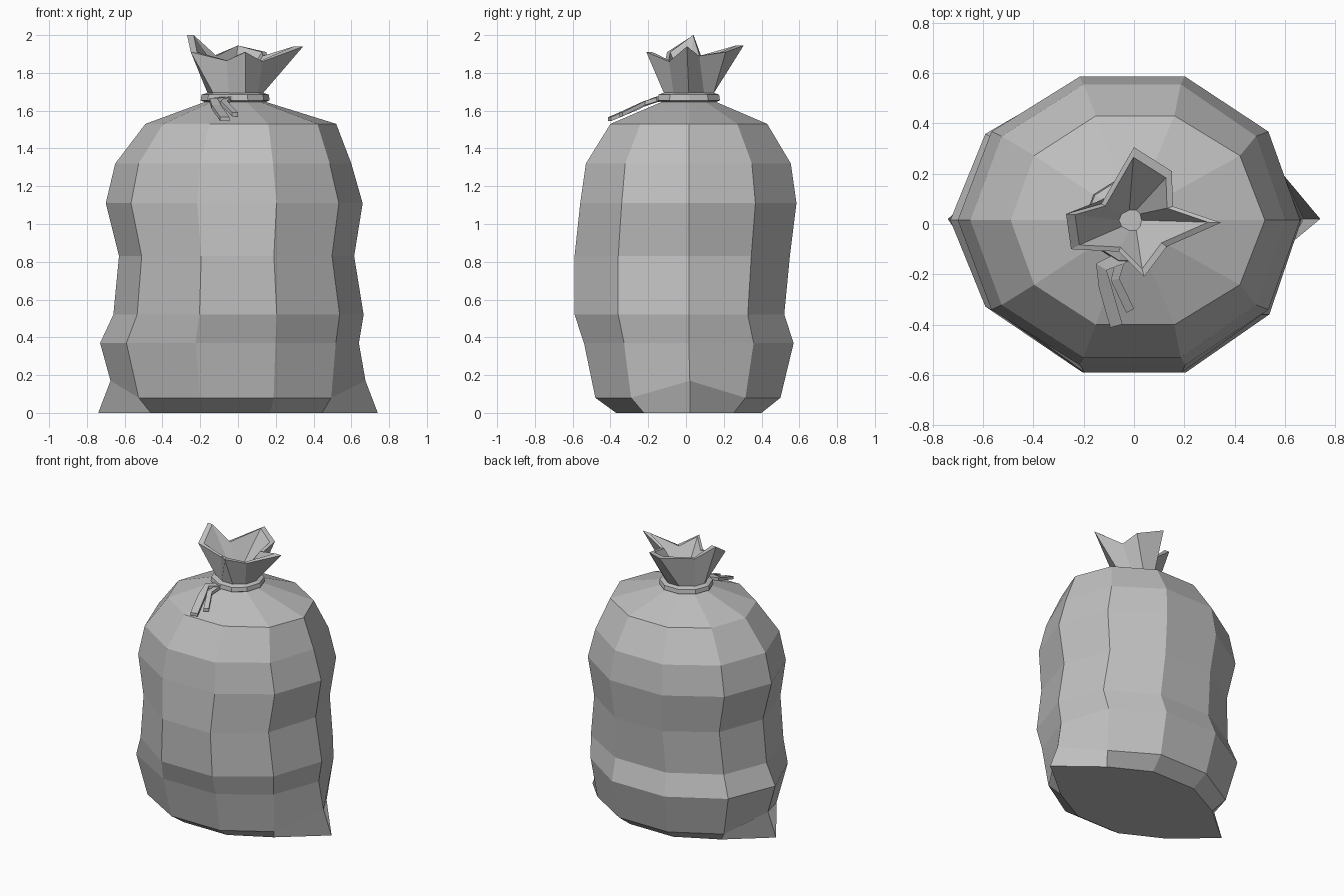
import bpy, bmesh
from math import sin, cos, tau
from mathutils import Vector

cube = bpy.data.objects.get("Cube")
if cube:
    bpy.data.objects.remove(cube, do_unlink=True)

SIDES = 10
grey = bpy.data.materials.new("grey_plastic")
grey.use_nodes = True
grey.diffuse_color = (0.52, 0.52, 0.52, 1)
grey.node_tree.nodes["Principled BSDF"].inputs["Base Color"].default_value = grey.diffuse_color


def loft(name, rings, cap=(True, True), loop=False):
    """Skin a list of equal-length point rings into a flat-shaded object."""
    bm = bmesh.new()
    vs = [[bm.verts.new(p) for p in r] for r in rings]
    pairs = list(zip(vs, vs[1:]))
    if loop:
        pairs.append((vs[-1], vs[0]))
    for a, b in pairs:
        n = len(a)
        for i in range(n):
            j = (i + 1) % n
            bm.faces.new((a[i], a[j], b[j], b[i]))
    if cap[0]:
        bm.faces.new(vs[0])
    if cap[1]:
        bm.faces.new(vs[-1])
    bmesh.ops.recalc_face_normals(bm, faces=bm.faces)
    me = bpy.data.meshes.new(name)
    bm.to_mesh(me)
    bm.free()
    me.materials.append(grey)
    ob = bpy.data.objects.new(name, me)
    bpy.context.collection.objects.link(ob)
    return ob


def ring(z, left, right, front, back, mid=0.015):
    """Lopsided ten-sided ring reaching the given extents."""
    pts = []
    for i in range(SIDES):
        c, s = cos(tau * i / SIDES), sin(tau * i / SIDES)
        x = c * (right if c > 0 else -left)
        y = mid + s / sin(tau / 5) * (back - mid if s > 0 else mid - front)
        pts.append(Vector((x, y, z)))
    return pts


def round_ring(z, r):
    return ring(z, -0.015 - r, r - 0.015, 0.015 - r * 0.9, 0.015 + r * 0.9)


# Sack body: lumpy stacked rings, with pinched corners at the base
body = [
    ring(0.00, -0.57, 0.55, -0.37, 0.40),
    ring(0.08, -0.65, 0.61, -0.48, 0.50),
    ring(0.37, -0.73, 0.64, -0.54, 0.57),
    ring(0.52, -0.66, 0.665, -0.59, 0.52),
    ring(0.83, -0.63, 0.615, -0.59, 0.55),
    ring(1.11, -0.70, 0.66, -0.56, 0.585),
    ring(1.32, -0.65, 0.60, -0.53, 0.555),
    ring(1.53, -0.49, 0.52, -0.40, 0.43),
    round_ring(1.65, 0.15),
]
for k, (x, z) in enumerate([(0.74, 0), (0.675, 0.17)]):
    body[k][0] = Vector((x, 0.02, z))
    body[k][SIDES // 2] = Vector((-x, 0.02, z))
loft("sack_body", body)

# Gathered mouth: flared star rim, thick lip and funnel inside
rim = [Vector(p) for p in (
    (0.345, 0.005, 1.94), (0.155, 0.07, 1.89), (0.15, 0.21, 1.91),
    (0.0, 0.305, 1.945), (-0.13, 0.08, 1.89), (-0.27, 0.04, 2.0),
    (-0.25, -0.10, 1.91), (-0.06, -0.11, 1.865), (0.04, -0.21, 1.91),
    (0.13, -0.09, 1.86))]
centre = Vector((-0.015, 0.02, 0))
lip = [centre + (p - centre) * 0.86 for p in rim]
for p, q in zip(lip, rim):
    p.z = q.z
loft("sack_mouth", [round_ring(1.64, 0.14), round_ring(1.69, 0.145), rim, lip,
                    round_ring(1.72, 0.045)], cap=(False, True))

# Tie band around the neck
loft("tie_band", [round_ring(1.64, 0.15), round_ring(1.655, 0.183),
                  round_ring(1.685, 0.178), round_ring(1.697, 0.14)],
     cap=(False, False), loop=True)


def ribbon(name, path, width, thick):
    """Flat strip with a rectangular section along a path."""
    pts = [Vector(p) for p in path]
    rings = []
    for i, p in enumerate(pts):
        t = pts[min(i + 1, len(pts) - 1)] - pts[max(i - 1, 0)]
        side = t.cross(Vector((0, 0, 1))).normalized() * width / 2
        up = Vector((0, 0, thick / 2))
        rings.append([p - side - up, p + side - up, p + side + up, p - side + up])
    loft(name, rings)


# Loose string ends lying on the front shoulder
ribbon("string_end_long", [(-0.04, -0.13, 1.665), (-0.13, -0.17, 1.655),
                           (-0.115, -0.25, 1.62), (-0.07, -0.405, 1.555)], 0.05, 0.022)
ribbon("string_end_short", [(-0.05, -0.13, 1.665), (-0.075, -0.22, 1.64),
                            (-0.015, -0.345, 1.58)], 0.035, 0.022)
